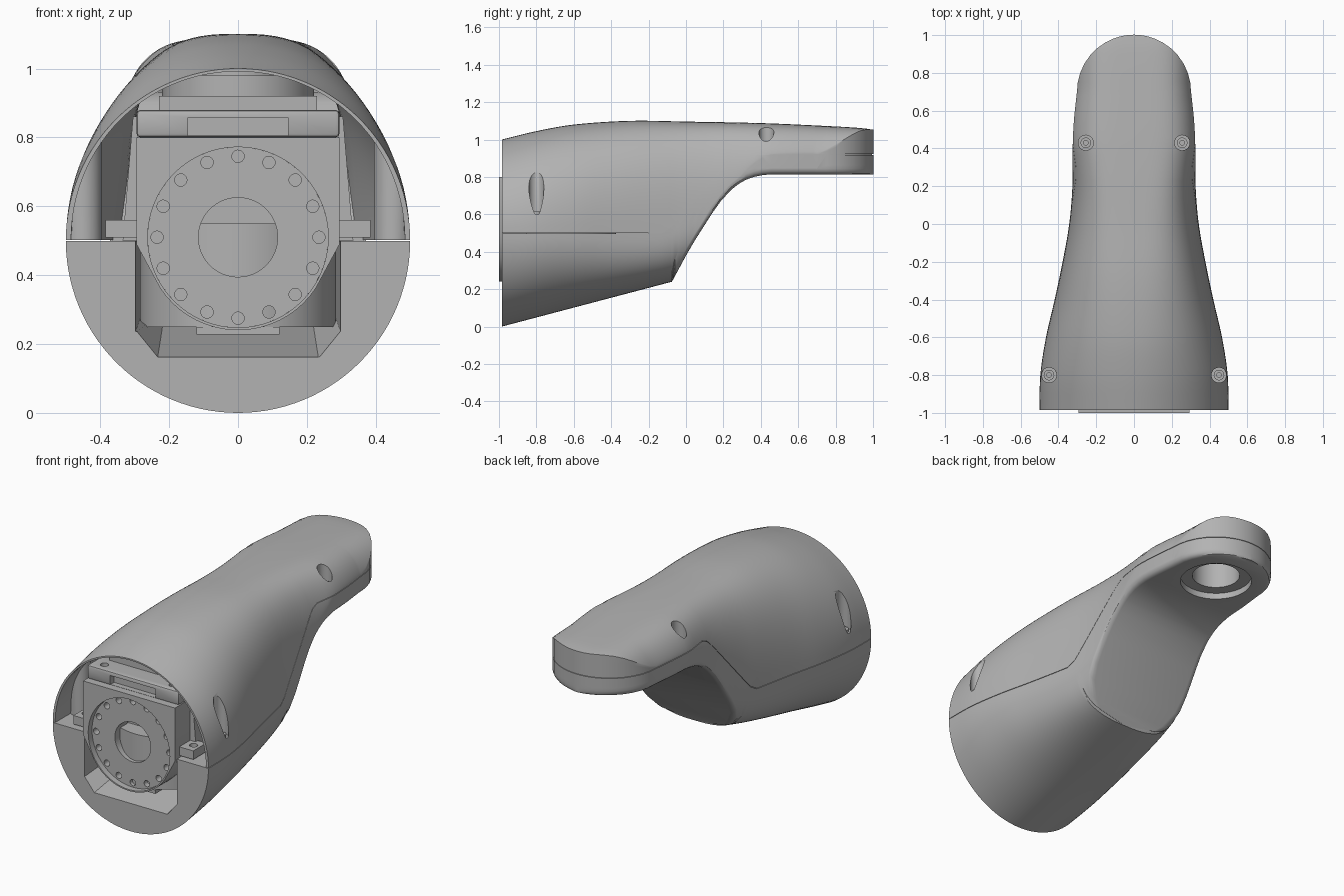
import bpy, bmesh, math
from mathutils import Matrix, Vector

if "Cube" in bpy.data.objects:
    bpy.data.objects.remove(bpy.data.objects["Cube"])

grey = bpy.data.materials.new("satin grey")
grey.use_nodes = True
grey.diffuse_color = (0.45, 0.45, 0.45, 1)
grey.node_tree.nodes["Principled BSDF"].inputs["Base Color"].default_value = (0.45, 0.45, 0.45, 1)


# ---------- helpers ----------
def finish(bm, name):
    bmesh.ops.remove_doubles(bm, verts=bm.verts, dist=1e-5)
    bmesh.ops.recalc_face_normals(bm, faces=bm.faces)
    mesh = bpy.data.meshes.new(name)
    bm.to_mesh(mesh)
    bm.free()
    mesh.materials.append(grey)
    ob = bpy.data.objects.new(name, mesh)
    bpy.context.collection.objects.link(ob)
    return ob


def activate(ob):
    bpy.ops.object.select_all(action='DESELECT')
    ob.select_set(True)
    bpy.context.view_layer.objects.active = ob


def cut(ob, *cutters):
    for c in cutters:
        mod = ob.modifiers.new("cut", 'BOOLEAN')
        mod.object, mod.operation, mod.solver = c, 'DIFFERENCE', 'EXACT'
        activate(ob)
        bpy.ops.object.modifier_apply(modifier=mod.name)
        bpy.data.objects.remove(c)
    return ob


def box(name, x0, x1, y0, y1, z0, z1, bevel=0):
    bm = bmesh.new()
    bmesh.ops.create_cube(bm, size=1)
    for v in bm.verts:
        v.co = [lo + (c + 0.5) * (hi - lo) for c, lo, hi in zip(v.co, (x0, y0, z0), (x1, y1, z1))]
    if bevel:
        bmesh.ops.bevel(bm, geom=bm.edges[:], offset=bevel, segments=2, affect='EDGES', profile=0.5)
    return finish(bm, name)


def prism(name, pts, y0, y1, back=lambda x, z: (x, z)):
    """Extrude an x-z outline along y; back() may reshape the far end."""
    bm = bmesh.new()
    a = [bm.verts.new((x, y0, z)) for x, z in pts]
    b = [bm.verts.new((back(x, z)[0], y1, back(x, z)[1])) for x, z in pts]
    bm.faces.new(a)
    bm.faces.new(b)
    for i in range(len(a)):
        j = (i + 1) % len(a)
        bm.faces.new((a[i], a[j], b[j], b[i]))
    return finish(bm, name)


def tube(name, at, r, depth, bore=0, axis='Z', seg=48):
    """Cylinder or ring starting at a point and running along +z or +y."""
    bm = bmesh.new()
    loop = [(bore, 0), (r, 0), (r, depth), (bore, depth)]
    vs = [bm.verts.new((x, 0, z)) for x, z in loop]
    es = [bm.edges.new((vs[i], vs[(i + 1) % 4])) for i in range(4 if bore else 3)]
    bmesh.ops.spin(bm, geom=vs + es, axis=(0, 0, 1), cent=(0, 0, 0), angle=math.tau, steps=seg)
    if axis == 'Y':
        bmesh.ops.rotate(bm, verts=bm.verts, matrix=Matrix.Rotation(-math.pi / 2, 3, 'X'))
    bmesh.ops.translate(bm, verts=bm.verts, vec=Vector(at))
    return finish(bm, name)


def curve(pts, smooth=True):
    """Interpolated function through (y, value) points."""
    def slope(i):
        a, b = pts[max(i - 1, 0)], pts[min(i + 1, len(pts) - 1)]
        return (b[1] - a[1]) / (b[0] - a[0])

    def f(y):
        y = min(max(y, pts[0][0]), pts[-1][0])
        i = next(k for k in range(len(pts) - 1) if y <= pts[k + 1][0])
        (p, u), (q, v) = pts[i], pts[i + 1]
        h, t = q - p, (y - p) / (q - p)
        if not smooth:
            return u + (v - u) * t
        return ((2*t**3 - 3*t*t + 1) * u + (t**3 - 2*t*t + t) * h * slope(i)
                + (3*t*t - 2*t**3) * v + (t**3 - t*t) * h * slope(i + 1))
    return f


# ---------- arm casing curves along y ----------
FRONT, TIP_Y, TIP_R = -0.985, 0.7, 0.302
width = curve([(FRONT, .5), (-.8, .496), (-.6, .466), (-.4, .42), (-.2, .378), (0, .343),
               (.2, .326), (.4, .325), (.55, .318), (TIP_Y, TIP_R)])
top = curve([(FRONT, 1), (-.8, 1.045), (-.6, 1.08), (-.3, 1.1), (0, 1.096), (.4, 1.088),
             (.7, 1.075), (.93, 1.062), (1, 1.053)])
widest = curve([(FRONT, .5), (-.2, .5), (.1, .62), (.35, .86), (.45, .92), (1, .92)])
flat = curve([(FRONT, 2), (-.6, 2.3), (-.2, 2.8), (0, 3.2), (.4, 4.2), (1, 4.5)])    # flatness of the top
steep = curve([(FRONT, 2), (-.6, 2.3), (-.2, 2.7), (0, 2.6), (.2, 2.1), (.4, 1.4), (1, 1.3)])  # fuller sides
belly = curve([(FRONT, 2), (-.6, 2.1), (0, 2.8), (1, 3)])                            # squareness below
keel = curve([(FRONT, 0), (-.075, .24), (1, .5)], False)
under = curve([(FRONT, 0), (-.075, .24), (.0, .38), (.05, .465), (.15, .622), (.2, .69), (.25, .738),
               (.28, .762), (.32, .785), (.36, .8), (.4, .809), (.45, .814), (1, .814)], False)
seam = curve([(FRONT, .5), (-.13, .5), (-.08, .53), (.22, .88), (.25, .905), (.29, .92), (1, .92)], False)


def loft(name, low, high, y0, inset=0, fillet=0):
    """Casing slice between two heights, closed at both ends."""
    r_tip = TIP_R - inset
    ys = [y0] + [y for y in (FRONT + .045 * i for i in range(1, 38)) if y > y0]
    ys += [-.13, -.08, -.075, -.06, -.04, .25, .29]
    ys += [TIP_Y + r_tip * math.sin(math.radians(a)) for a in (0, 10, 20, 30, 40, 50, 60, 68, 75, 81, 86, 89)]
    bm, prev = bmesh.new(), None
    for y in sorted(ys):
        w = wall = width(y) - inset
        if y > TIP_Y:
            wall = math.sqrt(r_tip ** 2 - (y - TIP_Y) ** 2)
        t, c, b, p, q, m = top(y) - inset, widest(y), keel(y), flat(y), steep(y), belly(y)

        def angle(z):
            u = min(abs(z - c) / ((t - c) if z > c else (c - b)), 1)
            return math.copysign(math.asin(u ** ((q if z > c else m) / 2)), z - c)

        def point(a):
            up = a > 0
            x = w * abs(math.cos(a)) ** (2 / (p if up else m))
            z = abs(math.sin(a)) ** (2 / (q if up else m)) * ((t - c) if up else (b - c))
            return min(x, wall), c + z

        lo, hi = max(low(y), b), min(high(y), t)
        r = min(fillet, (lo - b) * .5)
        half = []
        for k in range(4):
            f = math.radians(90 - 30 * k)
            z = lo + r * (1 - math.sin(f))
            half.append((max(point(angle(z))[0] - r * (1 - math.cos(f)), 0), z))
        a0, a1 = angle(lo + r), angle(hi)
        # upright wall where the rounded tip trims the section
        a_wall = a0
        if wall < w:
            a_wall = max(a0, min(a1, math.acos((wall / w) ** (p / 2))))
        z0, z1 = lo + r, point(a_wall)[1]
        if a_wall > a0:
            half += [(wall, z0 + (z1 - z0) * i / 4) for i in range(1, 5)]
        else:
            half += [half[-1]] * 4
        half += [point(a_wall + (a1 - a_wall) * i / 28) for i in range(1, 29)]
        ring = half + [(-x, z) for x, z in reversed(half)]
        ring = [bm.verts.new((x, y, z)) for x, z in ring]
        if prev:
            for i in range(len(ring)):
                j = (i + 1) % len(ring)
                bm.faces.new((prev[i], prev[j], ring[j], ring[i]))
        else:
            bm.faces.new(ring)
        prev = ring
    bm.faces.new(prev)
    bmesh.ops.remove_doubles(bm, verts=bm.verts, dist=1e-4)
    bmesh.ops.dissolve_degenerate(bm, edges=bm.edges, dist=1e-5)
    return finish(bm, name)


# ---------- upper casing: hollow, with screw posts and pockets ----------
screws = [(s * x, y, z) for x, y, z in ((.45, -.8, .6), (.255, .43, .955)) for s in (1, -1)]
upper = loft("upper_casing", lambda y: seam(y) + .0015, lambda y: 2, FRONT)
hollow = loft("hollow", lambda y: seam(y) - .05, lambda y: 2, -1.05, inset=.015)
cut(hollow, *[tube("post", (x, y, .3), .055, 1) for x, y, z in screws])
cut(upper, hollow, *[tube("pocket", (x, y, z), .04, .6) for x, y, z in screws])
for x, y, z in screws:
    tube("casing_screw", (x, y, z - .005), .028, .02, .012, seg=24)

# ---------- lower casing: solid, with front cavity and tip opening ----------
lower = loft("lower_casing", under, lambda y: seam(y) - .0015, FRONT, fillet=.03)
trough = prism("trough", [(-.3, .6), (-.3, .23), (-.235, .15), (.235, .15), (.3, .23), (.3, .6)],
               -1.05, -.25, lambda x, z: (x * .9, max(z, .27 + z * .2)))
cut(lower, trough, tube("tip_hole", (0, TIP_Y, .7), .195, .3))
tongue = loft("seam_tongue", lambda y: seam(y) - .03, lambda y: seam(y) + .012, -.2, inset=.007)
cut(tongue, tube("tip_hole", (0, TIP_Y, .7), .195, .3))

# ---------- bearing inside the tip opening ----------
tube("tip_flange", (0, TIP_Y, .85), .2, .03, .13)
tube("tip_sleeve", (0, TIP_Y, .865), .15, .14, .13)

# ---------- joint at the open front ----------
CZ = .51
arc = [(.27 * math.cos(a), CZ + .27 * math.sin(a)) for a in (math.radians(-33 - 6 * i) for i in range(20))]
frame = prism("joint_frame", [(-.295, .8), (.295, .8), (.295, .49)] + arc + [(-.295, .49)], -1, -.85)
cut(frame, tube("frame_bore", (0, -1.1, CZ), .262, .5, axis='Y', seg=64))
disc = tube("joint_disc", (0, -.965, CZ), .262, .1, .115, axis='Y', seg=61)
cut(disc, *[tube("bolt_hole", (.235 * math.sin(i * math.tau / 16), -1, CZ + .235 * math.cos(i * math.tau / 16)),
                 .018, .08, axis='Y', seg=15) for i in range(16)])
tube("joint_drum", (0, -.66, .25), .285, .3)
box("joint_core", -.295, .295, -.85, -.45, .5, .8)
bracket = box("top_bracket", -.295, .295, -.965, -.45, .8, .88, .012)
cut(bracket, box("bracket_slot", -.145, .145, -1, -.93, .805, .858),
    *[tube("bracket_hole", (s * .22, -.91, .85), .022, .1, seg=24) for s in (1, -1)])
box("bracket_riser", -.23, .23, -.85, -.45, .875, .92)
tube("bracket_collar", (0, -.62, .92), .22, .06)
box("drum_foot", -.12, .12, -.93, -.8, .228, .25)

# ---------- mounting ears and cheeks on both sides ----------
for side, s in (("left", 1), ("right", -1)):
    x0, x1 = sorted((s * .29, s * .385))
    cut(box(side + "_ear", x0, x1, -.96, -.84, .51, .56), tube("ear_hole", (s * .345, -.9, .54), .022, .1, seg=24))
    prism(side + "_cheek", [(s * x, z) for x, z in ((.29, .86), (.305, .86), (.335, .5), (.29, .5))], -.86, -.45)

for ob in bpy.context.collection.objects:
    if ob.type == 'MESH':
        activate(ob)
        bpy.ops.object.shade_smooth_by_angle(angle=math.radians(32))
bpy.ops.object.select_all(action='DESELECT')
